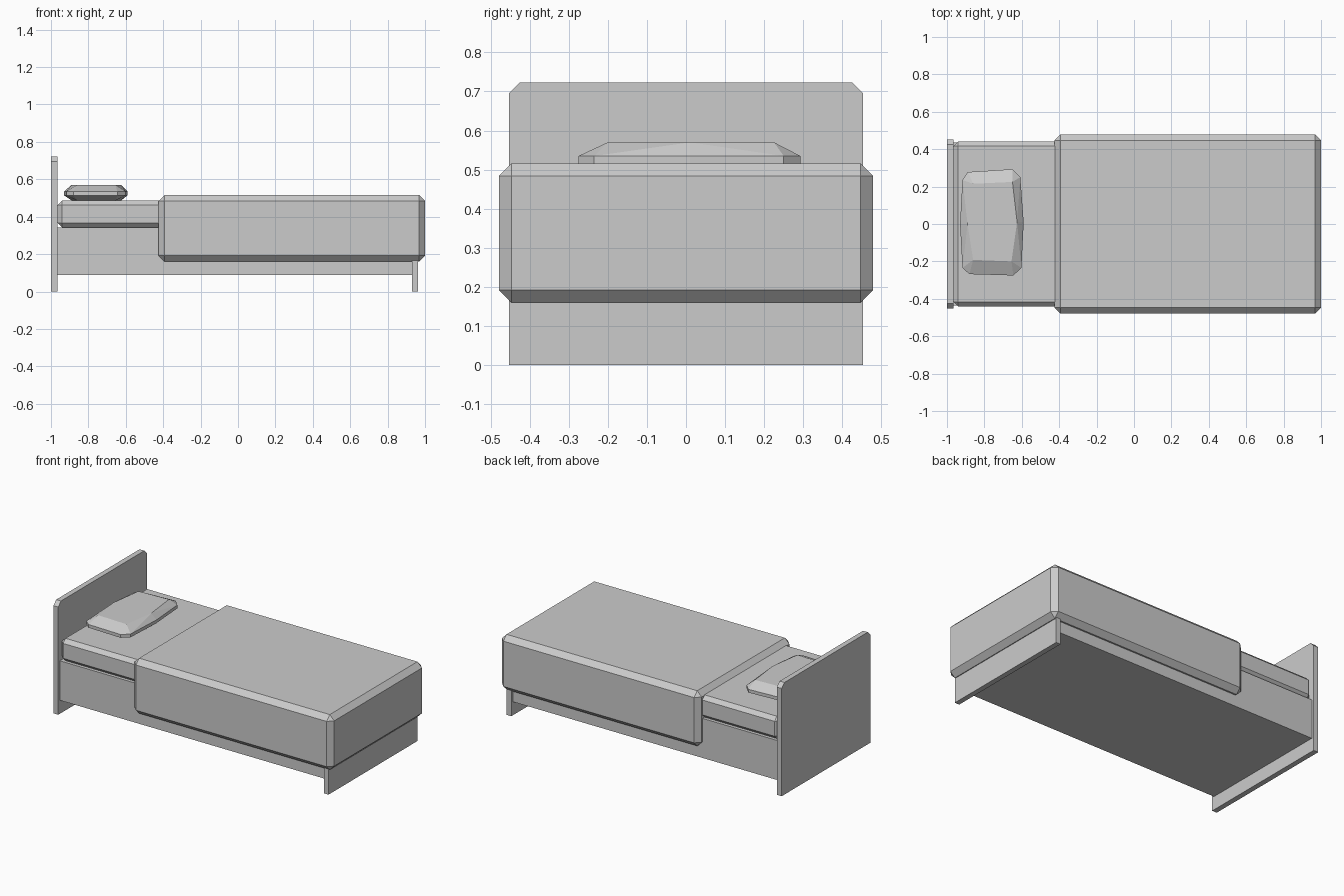
import bpy
import bmesh

cube = bpy.data.objects.get("Cube")
if cube:
    bpy.data.objects.remove(cube, do_unlink=True)

grey = bpy.data.materials.new("plain_grey")
grey.use_nodes = True
colour = (0.6, 0.6, 0.6, 1)
grey.diffuse_color = colour
for node in grey.node_tree.nodes:
    if node.type == 'BSDF_PRINCIPLED':
        node.inputs["Base Color"].default_value = colour


def finish(name, bm):
    bmesh.ops.recalc_face_normals(bm, faces=bm.faces[:])
    mesh = bpy.data.meshes.new(name)
    bm.to_mesh(mesh)
    bm.free()
    mesh.materials.append(grey)
    obj = bpy.data.objects.new(name, mesh)
    bpy.context.collection.objects.link(obj)
    return obj


def box(name, x, half_y, z, chamfer=0, pick=lambda edge: True):
    """Box spanning x and z ranges, with chosen edges chamfered."""
    bm = bmesh.new()
    bmesh.ops.create_cube(bm, size=1)
    for v in bm.verts:
        v.co.x = x[v.co.x > 0]
        v.co.y = half_y if v.co.y > 0 else -half_y
        v.co.z = z[v.co.z > 0]
    if chamfer:
        bmesh.ops.bevel(bm, geom=[e for e in bm.edges if pick(e)],
                        offset=chamfer, segments=1, affect='EDGES')
    return finish(name, bm)


# Wooden frame: headboard with clipped top corners, base and footboard
HEAD_TOP = 0.723


def top_corner(edge):
    a, b = (v.co for v in edge.verts)
    return min(a.z, b.z) > HEAD_TOP - 0.01 and abs(a.y - b.y) < 0.01


box("headboard", (-1, -0.966), 0.453, (0, HEAD_TOP), 0.028, top_corner)
box("bed_base", (-0.966, 0.93), 0.437, (0.087, 0.342))
box("footboard", (0.93, 0.963), 0.453, (0, 0.342))

# Bedding
box("mattress", (-0.964, 0.93), 0.44, (0.342, 0.486), 0.024)
box("blanket", (-0.425, 1), 0.479, (0.16, 0.516), 0.032)

# Pillow: wide seam band with smaller flat panels above and below
seam = [(-0.93, 0), (-0.917, 0.235), (-0.888, 0.278), (-0.65, 0.293),
        (-0.608, 0.25), (-0.59, 0.01), (-0.602, -0.235), (-0.645, -0.275),
        (-0.88, -0.268), (-0.917, -0.235)]
panel = [(-0.89, 0), (-0.86, 0.215), (-0.65, 0.225), (-0.625, 0.01),
         (-0.655, -0.2), (-0.86, -0.192)]
bm = bmesh.new()
for ring, heights in ((seam, (0.514, 0.535)), (panel, (0.487, 0.57))):
    for z in heights:
        for x, y in ring:
            bm.verts.new((x, y, z))
bmesh.ops.convex_hull(bm, input=bm.verts[:])
bmesh.ops.dissolve_limit(bm, angle_limit=0.02, verts=bm.verts[:], edges=bm.edges[:])
finish("pillow", bm)
